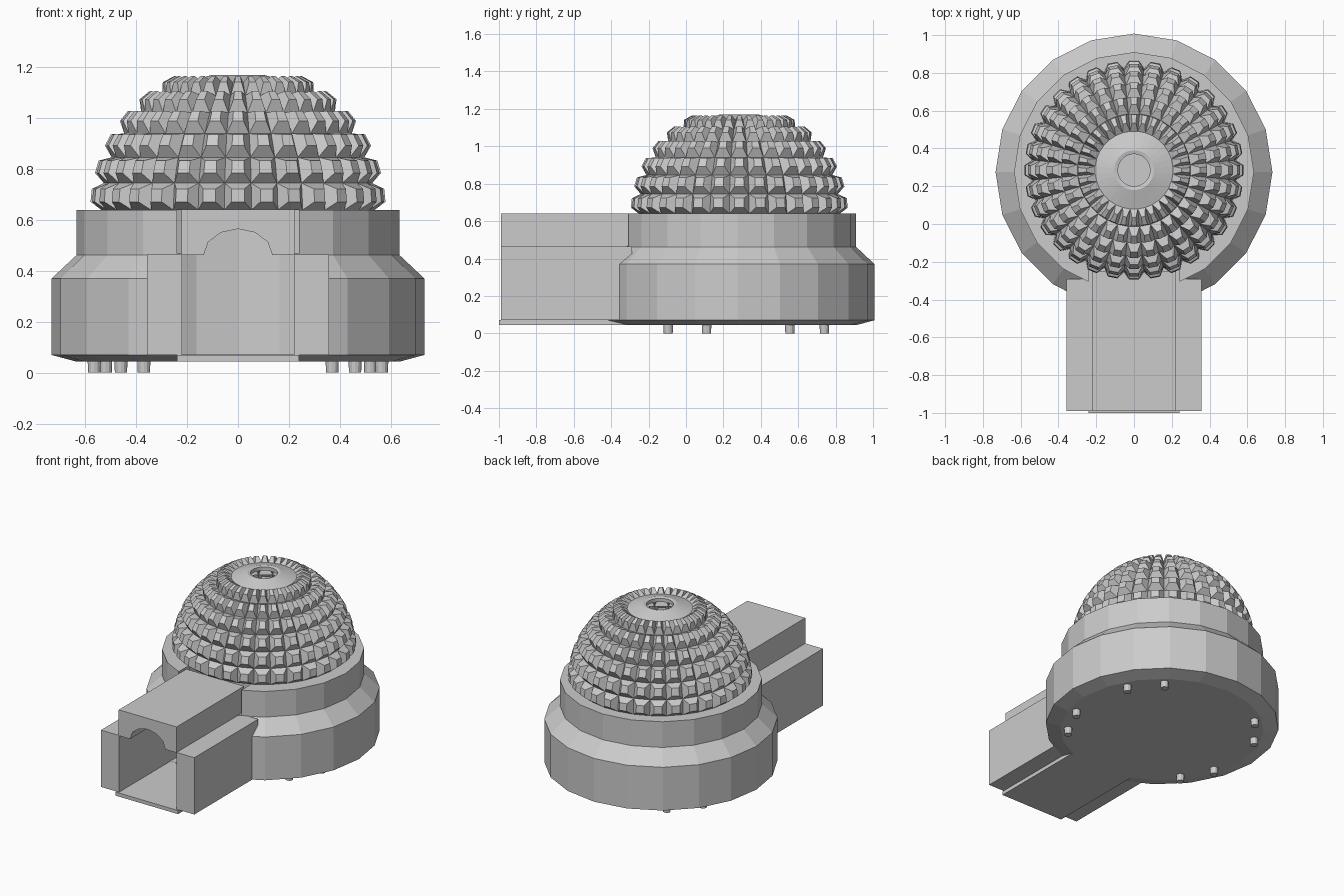
import bpy, bmesh, math
from mathutils import Vector

if "Cube" in bpy.data.objects:
    bpy.data.objects.remove(bpy.data.objects["Cube"])

grey = bpy.data.materials.new("light_grey")
grey.diffuse_color = (0.6, 0.6, 0.6, 1)
grey.use_nodes = True
grey.node_tree.nodes["Principled BSDF"].inputs["Base Color"].default_value = grey.diffuse_color
CY = 0.275  # centre of the round room


def make(name, bm):
    bmesh.ops.recalc_face_normals(bm, faces=bm.faces)
    me = bpy.data.meshes.new(name)
    bm.to_mesh(me)
    bm.free()
    me.materials.append(grey)
    ob = bpy.data.objects.new(name, me)
    bpy.context.collection.objects.link(ob)
    return ob


def prism(name, pts, y0, y1):
    """Extrude an x-z outline along y."""
    bm = bmesh.new()
    face = bm.faces.new([bm.verts.new((x, y0, z)) for x, z in pts])
    out = bmesh.ops.extrude_face_region(bm, geom=[face])["geom"]
    bmesh.ops.translate(bm, vec=(0, y1 - y0, 0),
                        verts=[v for v in out if isinstance(v, bmesh.types.BMVert)])
    return make(name, bm)


def box(name, x0, x1, y0, y1, z0, z1):
    return prism(name, [(x0, z0), (x1, z0), (x1, z1), (x0, z1)], y0, y1)


def lathe(name, profile, n, cy):
    """Revolve a closed r-z profile about the room axis; r = 0 points become poles."""
    bm = bmesh.new()
    rings = []
    for r, z in profile:
        if r == 0:
            rings.append([bm.verts.new((0, cy, z))] * n)
        else:
            rings.append([bm.verts.new((r * math.cos(2 * math.pi * i / n),
                                        cy + r * math.sin(2 * math.pi * i / n), z))
                          for i in range(n)])
    for a, b in zip(rings, rings[1:]):
        for i in range(n):
            j = (i + 1) % n
            vs = list(dict.fromkeys((a[i], a[j], b[j], b[i])))
            if len(vs) > 2:
                bm.faces.new(vs)
    return make(name, bm)


# Round base: hollow room with chamfered shoulder and upper ring
base = lathe("round_base", [(0, 0.045), (0.64, 0.045), (0.733, 0.07), (0.733, 0.37),
                            (0.635, 0.462), (0.635, 0.64), (0.53, 0.64), (0.53, 0.07),
                            (0, 0.07)], 20, CY)

# Doorway cut, a little wider above the tunnel side walls
for nm, w, z0, z1 in (("door_cutter", 0.222, 0.071, 0.5), ("slot_cutter", 0.24, 0.468, 0.8)):
    cutter = box(nm, -w, w, -1.2, 0.1, z0, z1)
    cutter.hide_render = True
    cutter.hide_viewport = True
    cutter.display_type = 'WIRE'
    mod = base.modifiers.new(nm, 'BOOLEAN')
    mod.operation = 'DIFFERENCE'
    mod.solver = 'EXACT'
    mod.object = cutter
bpy.context.view_layer.objects.active = base
base.select_set(True)
for mod in list(base.modifiers):
    bpy.ops.object.modifier_apply(modifier=mod.name)
for nm in ("door_cutter", "slot_cutter"):
    bpy.data.objects.remove(bpy.data.objects[nm])

# Entrance tunnel: floor, side walls, arched roof
box("tunnel_floor", -0.24, 0.24, -1.0, -0.3, 0.045, 0.07)
for s, nm in ((-1, "left"), (1, "right")):
    box("tunnel_wall_" + nm, s * 0.22, s * 0.358, -0.99, -0.29, 0.07, 0.464)
arch = [(0.135 * math.cos(a), 0.462 + 0.103 * math.sin(a))
        for a in (math.pi * i / 6 for i in range(7))]
prism("tunnel_roof", [(0.222, 0.462), (0.222, 0.641), (-0.222, 0.641), (-0.222, 0.462)]
      + arch[::-1], -0.99, -0.25)

# Dome: sphere grid whose cells rise into truncated pyramids, with an open smoke hole
R, N, Z0, CD = 0.54, 32, 0.64, 0.285
STEP = 2 * math.pi / N
bm = bmesh.new()
centre = Vector((0, CD, Z0))


def ring(r, z):
    return [bm.verts.new((r * math.cos((i + 0.5) * STEP), CD + r * math.sin((i + 0.5) * STEP), z))
            for i in range(N)]


rings = [ring(R * math.cos(k * STEP), Z0 + R * math.sin(k * STEP)) for k in range(8)]
rings += [ring(0.085, 1.165), ring(0.085, 1.14)]
for k, (a, b) in enumerate(zip(rings, rings[1:])):
    for i in range(N):
        j = (i + 1) % N
        quad = [a[i], a[j], b[j], b[i]]
        if k > 5:
            bm.faces.new(quad)
            continue
        mid = sum((v.co for v in quad), Vector()) / 4
        lift = (mid - centre).normalized() * 0.045
        top = [bm.verts.new(mid + (v.co - mid) * 0.48 + lift) for v in quad]
        bm.faces.new(top)
        for m in range(4):
            n = (m + 1) % 4
            bm.faces.new([quad[m], quad[n], top[n], top[m]])
make("studded_dome", bm)

# Feet: four mirrored pairs under the floor
for k, (x, y) in enumerate(((0.46, -0.095), (0.565, 0.11), (0.52, 0.555), (0.37, 0.74))):
    for s, nm in ((-1, "left"), (1, "right")):
        bm = bmesh.new()
        bmesh.ops.create_cone(bm, cap_ends=True, segments=12, radius1=0.024, radius2=0.026,
                              depth=0.05)
        bmesh.ops.translate(bm, verts=bm.verts, vec=(s * x, y, 0.025))
        make(f"foot_{nm}_{k + 1}", bm)
